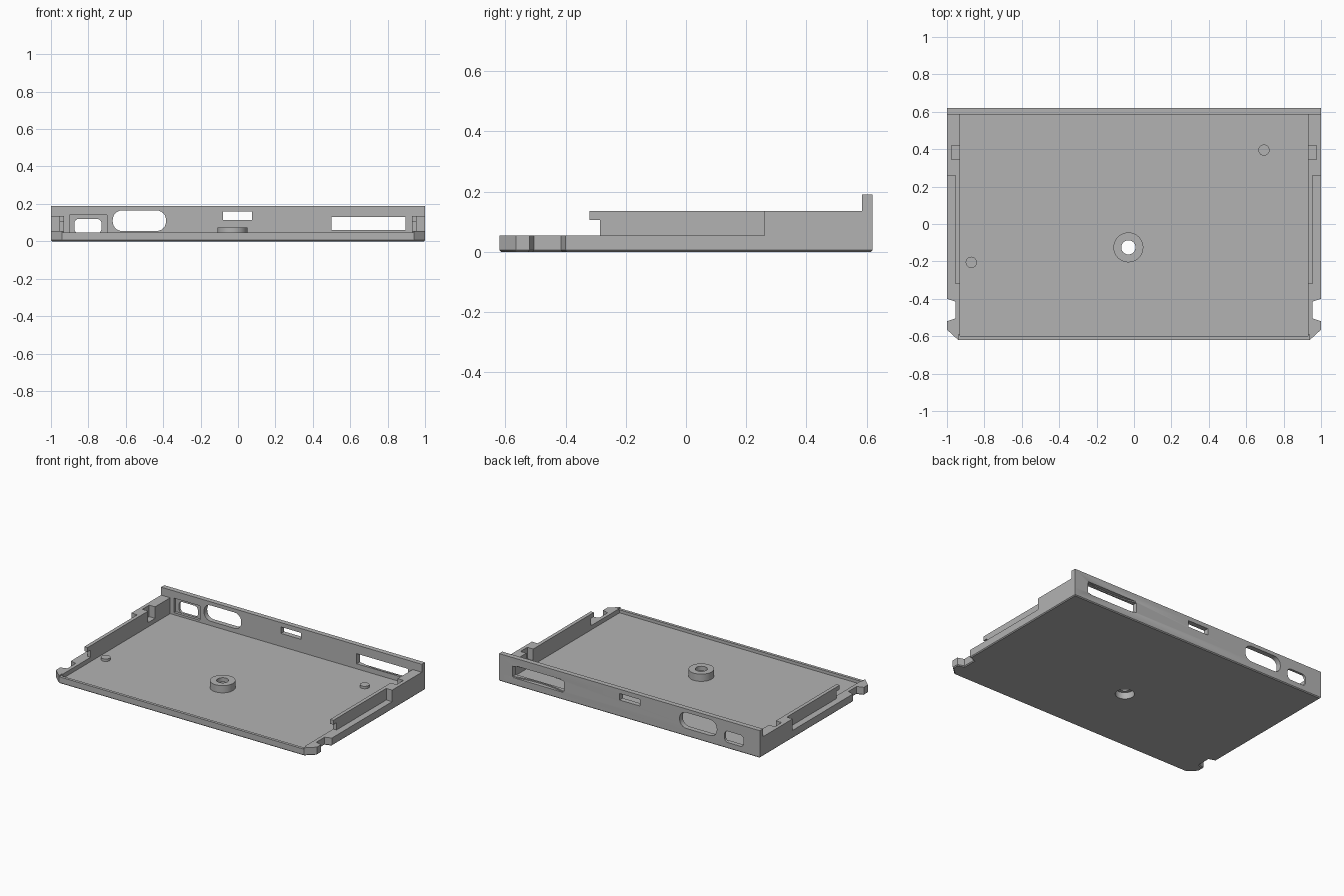
import bpy, bmesh, math
from mathutils import Vector

cube = bpy.data.objects.get("Cube")
if cube:
    bpy.data.objects.remove(cube, do_unlink=True)

GREY = (0.45, 0.45, 0.45, 1)
mat = bpy.data.materials.new("matte grey")
mat.use_nodes = True
mat.diffuse_color = GREY
bsdf = next(n for n in mat.node_tree.nodes if n.type == 'BSDF_PRINCIPLED')
bsdf.inputs["Base Color"].default_value = GREY
bsdf.inputs["Roughness"].default_value = 0.7


def prism(name, pts, lo, hi, axis='Z', chamfer=0):
    """Extrude a flat outline along Z (points are x, y) or Y (points are x, z)."""
    def place(p, h):
        return Vector((p[0], p[1], h)) if axis == 'Z' else Vector((p[0], h, p[1]))
    bm = bmesh.new()
    low = [bm.verts.new(place(p, lo)) for p in pts]
    high = [bm.verts.new(place(p, hi)) for p in pts]
    base = bm.faces.new(low)
    bm.faces.new(high)
    for i in range(len(pts)):
        j = (i + 1) % len(pts)
        bm.faces.new((low[i], low[j], high[j], high[i]))
    bmesh.ops.recalc_face_normals(bm, faces=bm.faces)
    if chamfer:
        bmesh.ops.bevel(bm, geom=list(base.edges), offset=chamfer,
                        segments=1, affect='EDGES')
    mesh = bpy.data.meshes.new(name)
    bm.to_mesh(mesh)
    bm.free()
    mesh.materials.append(mat)
    ob = bpy.data.objects.new(name, mesh)
    bpy.context.collection.objects.link(ob)
    return ob


def rect(x0, x1, y0, y1, r=0, n=6):
    """Rectangle outline, with rounded corners when r is given."""
    if not r:
        return [(x0, y0), (x1, y0), (x1, y1), (x0, y1)]
    pts = []
    centres = [(x1 - r, y1 - r), (x0 + r, y1 - r), (x0 + r, y0 + r), (x1 - r, y0 + r)]
    for k, (cx, cy) in enumerate(centres):
        for i in range(n + 1):
            a = math.pi / 2 * (k + i / n)
            pts.append((cx + r * math.cos(a), cy + r * math.sin(a)))
    return pts


def disc(cx, cy, r, n=40):
    return [(cx + r * math.cos(2 * math.pi * i / n),
             cy + r * math.sin(2 * math.pi * i / n)) for i in range(n)]


def cut(ob, cutters):
    bpy.context.view_layer.objects.active = ob
    for c in cutters:
        m = ob.modifiers.new("cut", 'BOOLEAN')
        m.operation, m.solver, m.object = 'DIFFERENCE', 'EXACT', c
        bpy.ops.object.modifier_apply(modifier=m.name)


# Heights and inner faces shared by the parts
FLOOR, LEDGE, WALL, TOP = 0.025, 0.055, 0.135, 0.19
INNER, BACK = 0.93, 0.585

# Tray with notched sides and clipped front corners
side = [(0.94, -0.62), (1, -0.565), (1, -0.52), (0.955, -0.505),
        (0.955, -0.415), (1, -0.4), (1, 0.62)]
outline = side + [(-x, y) for x, y in reversed(side)]
tray = prism("tray", outline, 0, LEDGE, chamfer=0.006)
back_wall = prism("back_wall", rect(-1, 1, BACK, 0.62), LEDGE, TOP)

# Centre post and locating pegs
PX, PY = -0.03, -0.125
post = prism("centre_post", disc(PX, PY, 0.08), FLOOR, 0.075)
peg_spots = {"right_peg": (-0.87, -0.205), "left_peg": (0.695, 0.395)}
pegs = [prism(n, disc(x, y, 0.03, 24), FLOOR, 0.042) for n, (x, y) in peg_spots.items()]

# Tray hollow and lowered front lip
hollow = prism("hollow_cutter", rect(-INNER, INNER, -0.6, BACK), FLOOR, 0.3)
lip = prism("lip_cutter", rect(-0.937, 0.937, -0.7, -0.59), 0.046, 0.3)

# Openings through the back wall
openings = [
    prism("small_port_cutter", rect(-0.875, -0.73, 0.042, 0.12, 0.025), 0.5, 0.7, 'Y'),
    prism("port_recess_cutter", rect(-0.9, -0.7, 0.04, 0.14), 0.5, 0.603, 'Y'),
    prism("large_port_cutter", rect(-0.67, -0.385, 0.055, 0.165, 0.05), 0.5, 0.7, 'Y'),
    prism("button_cutter", rect(-0.08, 0.075, 0.115, 0.16), 0.5, 0.7, 'Y'),
    prism("card_slot_cutter", rect(0.5, 0.895, 0.06, 0.13), 0.5, 0.7, 'Y'),
]

# Shallow curved finger scoop on the outside of the card slot
half, depth = 0.197, 0.027
radius = (half ** 2 + depth ** 2) / (2 * depth)
scoop = prism("scoop_cutter", disc(0.697, 0.62 - depth + radius, radius, 128), 0.052, 0.138)

# Screw hole with a wider bore underneath
screw = [prism("screw_cutter", disc(PX, PY, 0.038), -0.1, 0.2),
         prism("bore_cutter", disc(PX, PY, 0.06), -0.1, 0.045)]

cut(tray, [hollow, lip] + openings + [scoop] + screw)
cut(back_wall, openings + [scoop])
cut(post, screw)
for c in [hollow, lip, scoop] + openings + screw:
    bpy.data.objects.remove(c, do_unlink=True)

# Side walls: thin in front, full width behind, with a clip pocket and a hook
wall_plan = [(INNER, -0.285), (0.955, -0.285), (0.955, 0.26), (1, 0.26), (1, BACK),
             (INNER, BACK), (INNER, 0.42), (0.975, 0.42), (0.975, 0.345), (INNER, 0.345)]
for word, s in (("left", 1), ("right", -1)):
    prism(word + "_wall", [(s * x, y) for x, y in wall_plan], LEDGE, WALL)
    prism(word + "_hook", [(s * x, y) for x, y in rect(INNER, 0.955, -0.32, -0.285)],
          0.105, WALL)

# Smooth the round parts and keep edges sharp
bpy.ops.object.select_all(action='DESELECT')
for ob in [tray, back_wall, post] + pegs:
    ob.select_set(True)
bpy.context.view_layer.objects.active = tray
bpy.ops.object.shade_smooth_by_angle(angle=math.radians(30))
